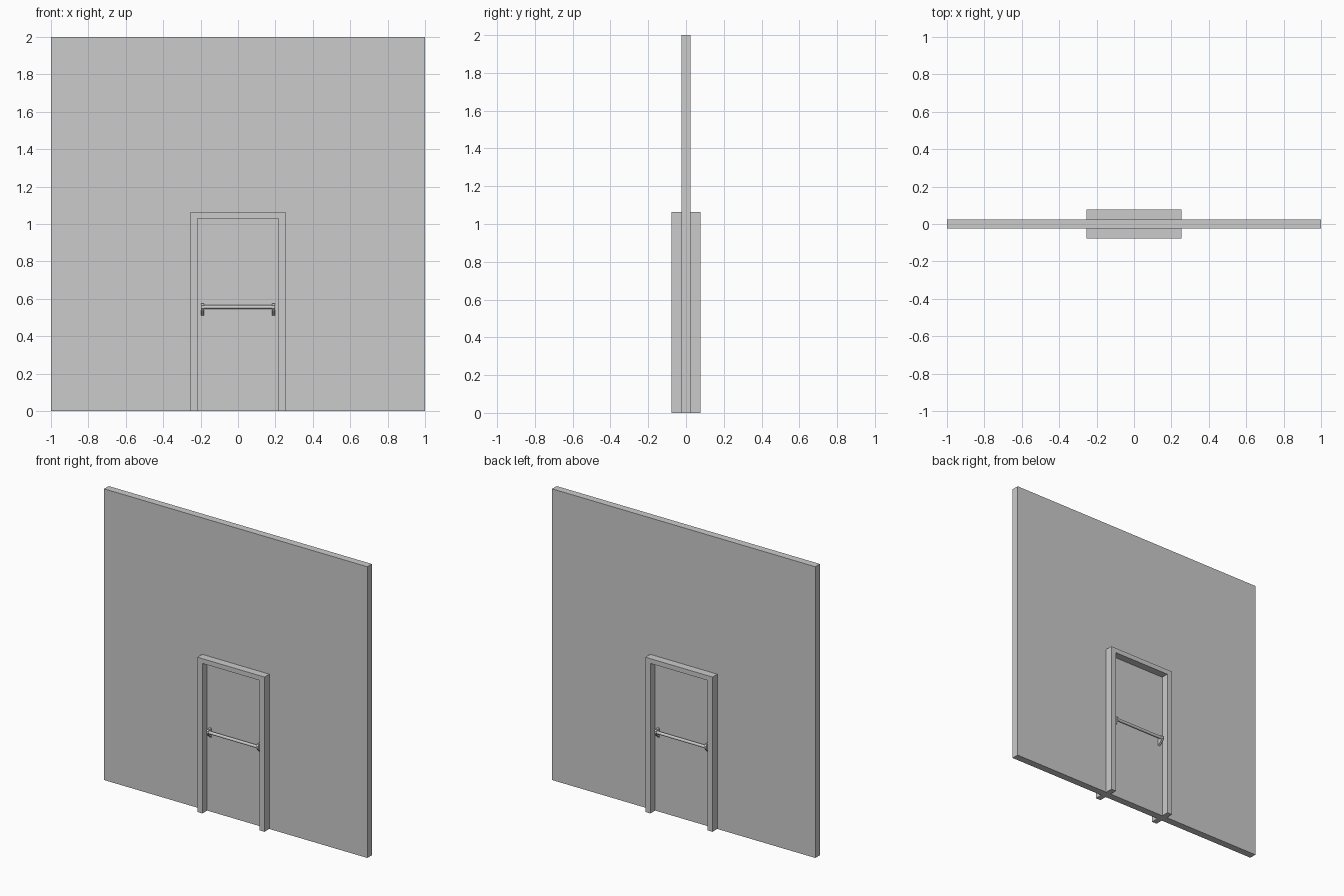
import bpy
import bmesh
from math import cos, sin, pi

cube = bpy.data.objects.get("Cube")
if cube:
    bpy.data.objects.remove(cube, do_unlink=True)

grey = bpy.data.materials.new("plain grey")
grey.use_nodes = True
colour = (0.6, 0.6, 0.6, 1)
grey.diffuse_color = colour
grey.node_tree.nodes["Principled BSDF"].inputs["Base Color"].default_value = colour


def extrude(name, profile, direction):
    """Solid made by pushing a flat outline along a direction."""
    bm = bmesh.new()
    face = bm.faces.new([bm.verts.new(p) for p in profile])
    moved = bmesh.ops.extrude_face_region(bm, geom=[face])["geom"]
    bmesh.ops.translate(bm, vec=direction,
                        verts=[v for v in moved if isinstance(v, bmesh.types.BMVert)])
    if face.is_valid and len(face.link_loops if hasattr(face, "link_loops") else face.loops) and \
            not all(len(e.link_faces) == 2 for e in face.edges):
        bm.faces.remove(face)
    bmesh.ops.recalc_face_normals(bm, faces=bm.faces)
    mesh = bpy.data.meshes.new(name)
    bm.to_mesh(mesh)
    bm.free()
    mesh.materials.append(grey)
    obj = bpy.data.objects.new(name, mesh)
    bpy.context.collection.objects.link(obj)
    return obj


WALL = 0.025      # half thickness of the wall
FRAME = 0.077     # half depth of the door frame

# Wall slab
extrude("wall", [(-1, -WALL, 0), (1, -WALL, 0), (1, -WALL, 2), (-1, -WALL, 2)],
        (0, 2 * WALL, 0))

# Door frame, one arch passing through the wall
arch = [(-.255, 0), (-.255, 1.063), (.255, 1.063), (.255, 0),
        (.217, 0), (.217, 1.03), (-.217, 1.03), (-.217, 0)]
extrude("door_frame", [(x, -FRAME, z) for x, z in arch], (0, 2 * FRAME, 0))

# Push bars and their wedge brackets on both faces
bracket = [(0, .575), (.028, .575), (.038, .565), (.038, .547), (.028, .535), (0, .51)]
for side, label in ((-1, "front"), (1, "back")):
    circle = [(-.19, side * (WALL + .027 + .01 * cos(a)), .556 + .01 * sin(a))
              for a in (i * pi / 6 for i in range(12))]
    extrude(label + "_push_bar", circle, (.38, 0, 0))
    for x, hand in ((-.197, "right"), (.183, "left")):
        extrude(f"{label}_{hand}_bracket",
                [(x, side * (WALL + out), z) for out, z in bracket], (.014, 0, 0))
